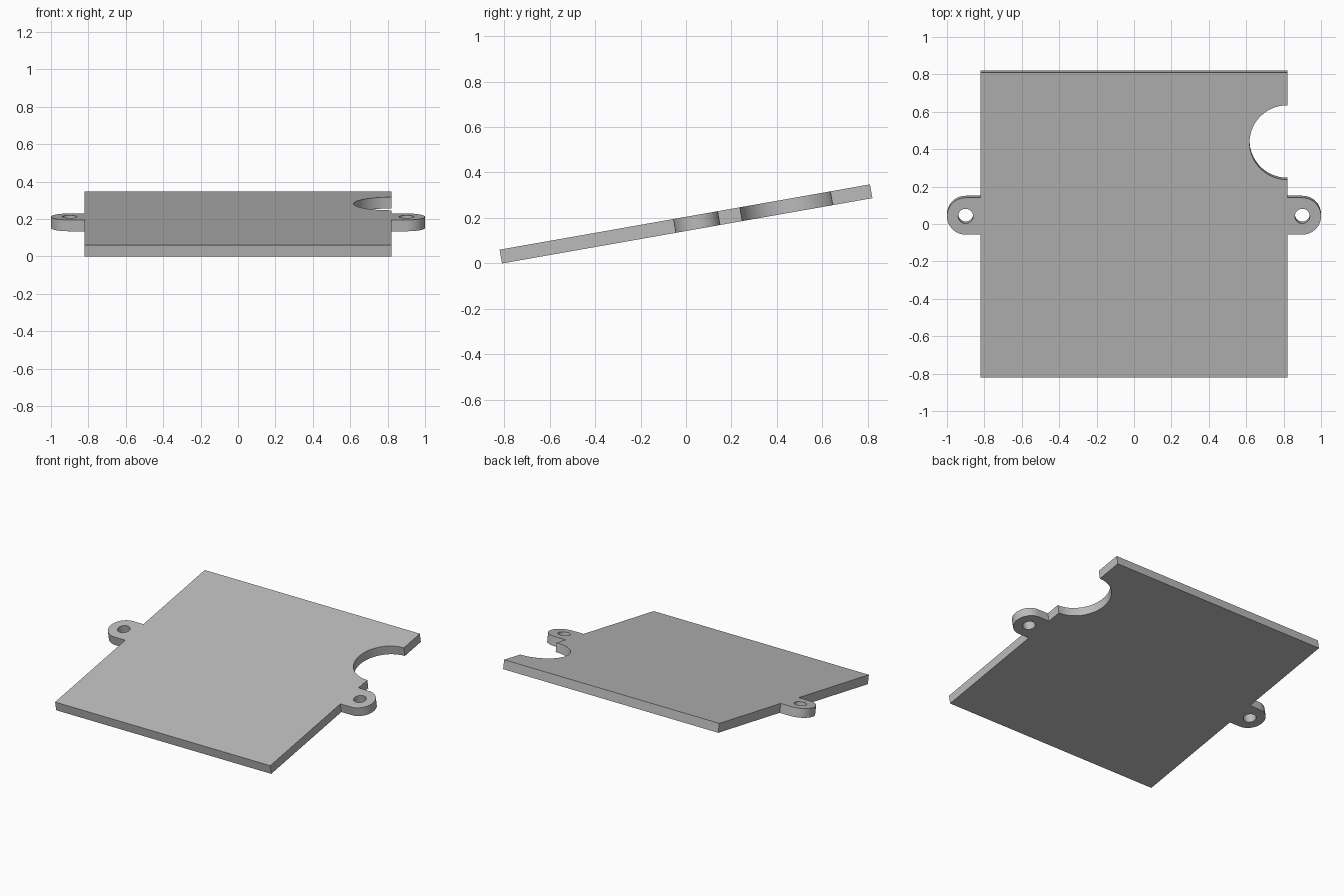
import bpy, bmesh
from math import sin, cos, radians, pi

cube = bpy.data.objects.get("Cube")
if cube:
    bpy.data.objects.remove(cube, do_unlink=True)

TILT = radians(10)
HALF_X, HALF_Y, THICK = 0.82, 0.827, 0.0615
TAB_X, TAB_Y, TAB_R, HOLE_R = 0.9, 0.048, 0.1, 0.04
NOTCH_Y, NOTCH_R = 0.448, 0.202


def arc(cx, cy, r, start, end, steps=32):
    angles = [radians(start + (end - start) * i / steps) for i in range(steps + 1)]
    return [(cx + r * cos(a), cy + r * sin(a)) for a in angles]


def add_loop(curve, points):
    spline = curve.splines.new("POLY")
    spline.points.add(len(points) - 1)
    for p, (x, y) in zip(spline.points, points):
        p.co = (x, y, 0, 1)
    spline.use_cyclic_u = True


# Outline: square plate, rounded tab on each side, half-round notch on the left edge
right_tab = ([(-HALF_X, TAB_Y + TAB_R)] + arc(-TAB_X, TAB_Y, TAB_R, 90, 270)
             + [(-HALF_X, TAB_Y - TAB_R)])
left_tab = ([(HALF_X, TAB_Y - TAB_R)] + arc(TAB_X, TAB_Y, TAB_R, -90, 90)
            + [(HALF_X, TAB_Y + TAB_R)])
notch = arc(HALF_X, NOTCH_Y, NOTCH_R, 270, 90, 48)
outline = ([(-HALF_X, -HALF_Y), (HALF_X, -HALF_Y)] + left_tab + notch
           + [(HALF_X, HALF_Y), (-HALF_X, HALF_Y)] + right_tab)

curve = bpy.data.curves.new("plate_profile", "CURVE")
curve.dimensions = "2D"
curve.fill_mode = "BOTH"
curve.extrude = THICK / 2
add_loop(curve, outline)

# Screw holes through the tabs
for side in (-1, 1):
    add_loop(curve, arc(side * TAB_X, TAB_Y, HOLE_R, 0, 360, 40)[:-1])

# Turn the profile into a clean mesh
profile = bpy.data.objects.new("plate_profile", curve)
bpy.context.collection.objects.link(profile)
bpy.context.view_layer.update()
evaluated = profile.evaluated_get(bpy.context.evaluated_depsgraph_get())
mesh = bpy.data.meshes.new_from_object(evaluated)
bpy.data.objects.remove(profile, do_unlink=True)

bm = bmesh.new()
bm.from_mesh(mesh)
bmesh.ops.remove_doubles(bm, verts=bm.verts, dist=0.0005)
bmesh.ops.recalc_face_normals(bm, faces=bm.faces)
bmesh.ops.dissolve_limit(bm, angle_limit=radians(1), verts=bm.verts, edges=bm.edges)
bm.to_mesh(mesh)
bm.free()

# Single grey material
grey = bpy.data.materials.new("plain_grey")
grey.use_nodes = True
colour = (0.5, 0.5, 0.5, 1)
grey.diffuse_color = colour
grey.node_tree.nodes["Principled BSDF"].inputs["Base Color"].default_value = colour
mesh.materials.clear()
mesh.materials.append(grey)

# Tilted cover plate, front edge on the ground
plate = bpy.data.objects.new("cover_plate", mesh)
bpy.context.collection.objects.link(plate)
plate.rotation_euler.x = TILT
plate.location.z = HALF_Y * sin(TILT) + THICK / 2 * cos(TILT)
bpy.ops.object.select_all(action="DESELECT")
plate.select_set(True)
bpy.context.view_layer.objects.active = plate
bpy.ops.object.shade_smooth_by_angle(angle=radians(30))
